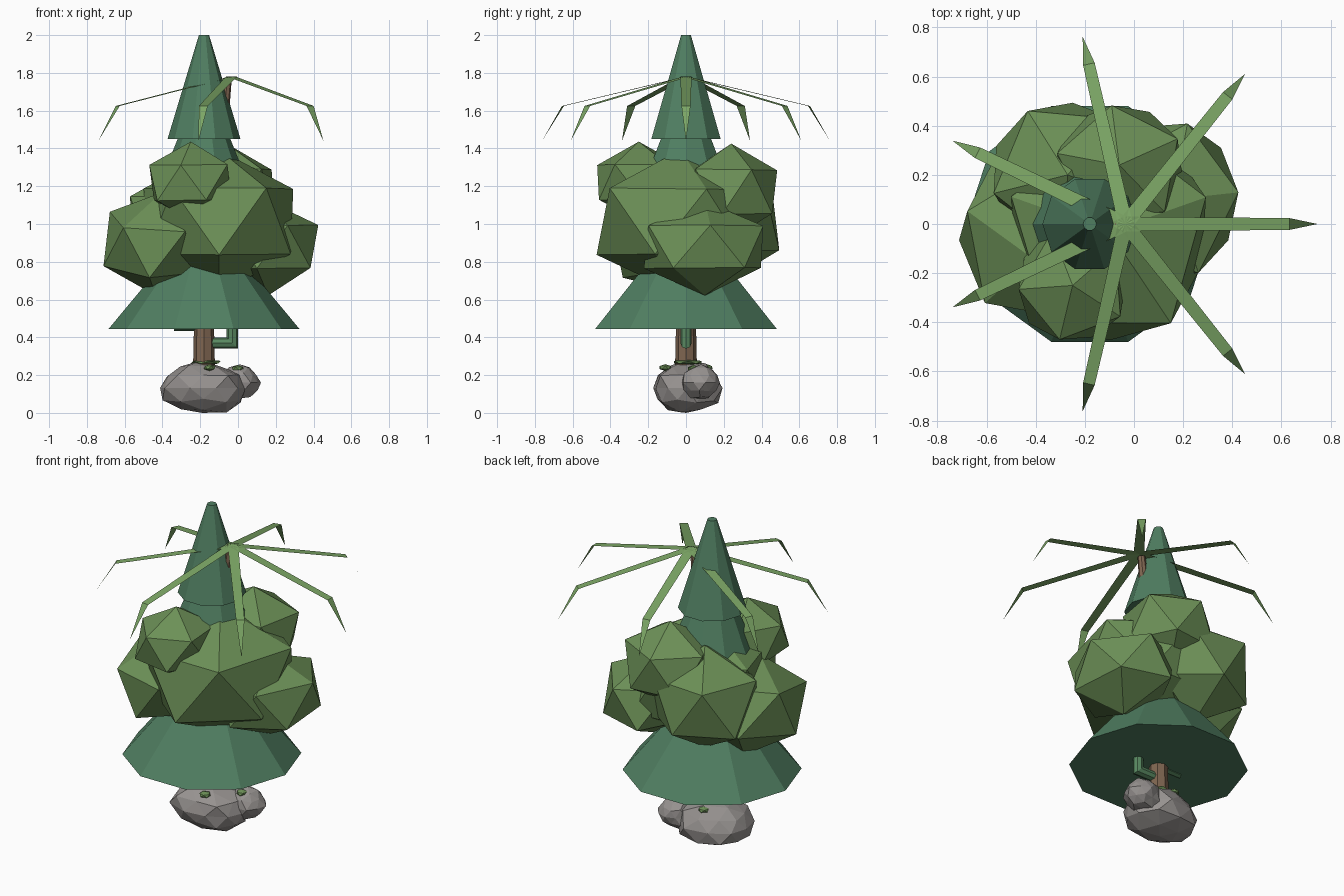
import bpy, bmesh, math, random
from mathutils import Vector, Matrix

if "Cube" in bpy.data.objects:
    bpy.data.objects.remove(bpy.data.objects["Cube"])

random.seed(4)


def material(name, rgb):
    m = bpy.data.materials.new(name)
    m.diffuse_color = (*rgb, 1)
    m.use_nodes = True
    m.node_tree.nodes["Principled BSDF"].inputs["Base Color"].default_value = m.diffuse_color
    return m


PINE = material("pine_green", (0.08, 0.21, 0.12))
LEAF = material("leaf_green", (0.15, 0.28, 0.095))
FROND = material("frond_green", (0.20, 0.38, 0.13))
BARK = material("bark_brown", (0.21, 0.13, 0.08))
STONE = material("stone_grey", (0.31, 0.29, 0.28))
CACTUS = material("cactus_green", (0.10, 0.25, 0.12))


def finish(name, bm, mat):
    me = bpy.data.meshes.new(name)
    bm.to_mesh(me)
    bm.free()
    me.materials.append(mat)
    ob = bpy.data.objects.new(name, me)
    bpy.context.collection.objects.link(ob)
    return ob


def cone(name, x, z0, z1, r0, r1, sides, mat):
    bm = bmesh.new()
    bmesh.ops.create_cone(bm, cap_ends=True, segments=sides, radius1=r0, radius2=r1, depth=z1 - z0,
                          matrix=Matrix.Translation((x, 0, (z0 + z1) / 2)) @ Matrix.Rotation(math.pi / 2, 4, 'Z'))
    return finish(name, bm, mat)


def blob(name, c, size, turn, mat, sub=1, jitter=0.0, tilt=0.0, floor=None):
    bm = bmesh.new()
    bmesh.ops.create_icosphere(bm, subdivisions=sub, radius=1)
    rot = Matrix.Rotation(math.radians(turn), 3, 'Z') @ Matrix.Rotation(math.radians(tilt), 3, 'X')
    for v in bm.verts:
        p = rot @ v.co * (1 + random.uniform(-jitter, jitter))
        v.co = Vector(c) + Vector(p[i] * size[i] for i in range(3))
    if floor is not None:
        drop = floor - min(v.co.z for v in bm.verts)
        bmesh.ops.translate(bm, verts=bm.verts, vec=(0, 0, drop))
    return finish(name, bm, mat)


def tube(name, pts, radii, sides, mat):
    # Swept tube in the XZ plane, mitred at each bend
    bm = bmesh.new()
    pts = [Vector((x, 0, z)) for x, z in pts]
    rings = []
    for i, p in enumerate(pts):
        a = (p - pts[i - 1]).normalized() if i else None
        b = (pts[i + 1] - p).normalized() if i < len(pts) - 1 else None
        t = ((a or b) + (b or a)).normalized()
        stretch = 1 / max(0.5, t.dot(a or b))
        side = Vector((t.z, 0, -t.x))
        ring = []
        for k in range(sides):
            w = math.tau * k / sides
            ring.append(bm.verts.new(p + radii[i] * (side * math.cos(w) * stretch + Vector((0, math.sin(w), 0)))))
        rings.append(ring)
    for r, s in zip(rings, rings[1:]):
        for k in range(sides):
            bm.faces.new((r[k], r[(k + 1) % sides], s[(k + 1) % sides], s[k]))
    bm.faces.new(rings[0])
    bm.faces.new(rings[-1])
    bmesh.ops.recalc_face_normals(bm, faces=bm.faces)
    return finish(name, bm, mat)


# Conifer: trunk and three ten-sided tiers
PX = -0.18
cone("conifer_trunk", PX, 0.15, 0.6, 0.06, 0.05, 8, BARK)
cone("conifer_tier_low", PX, 0.445, 0.98, 0.505, 0.06, 10, PINE)
cone("conifer_tier_mid", PX, 0.95, 1.50, 0.34, 0.12, 10, PINE)
cone("conifer_tier_top", PX, 1.45, 2.0, 0.193, 0.027, 10, PINE)

# Broadleaf crown: one big faceted clump with smaller ones pushed into it
clumps = [
    ("main", (-0.10, -0.03, 1.01), (0.46, 0.50, 0.39), 18, 0),
    ("front_top", (-0.25, -0.25, 1.22), (0.25, 0.26, 0.21), 40, 0),
    ("left", (-0.42, -0.05, 0.90), (0.32, 0.38, 0.28), 10, 15),
    ("right", (0.16, 0.10, 0.88), (0.29, 0.36, 0.25), 5, 0),
    ("back_top", (-0.06, 0.24, 1.17), (0.29, 0.28, 0.26), 25, 0),
    ("back_left", (-0.27, 0.20, 1.00), (0.34, 0.34, 0.32), 50, 0),
]
for n, c, s, turn, tilt in clumps:
    blob("crown_clump_" + n, c, s, turn, LEAF, 1, 0.04, tilt)

# Palm: curved trunk and seven flat drooping fronds
tube("palm_trunk", [(-0.18, 0.2), (-0.17, 0.6), (-0.13, 1.1), (-0.08, 1.55), (-0.055, 1.77)],
     [0.045, 0.04, 0.035, 0.03, 0.022], 8, BARK)
for i in range(7):
    w = math.tau * i / 7
    out, across = Vector((math.cos(w), math.sin(w), 0)), Vector((-math.sin(w), math.cos(w), 0))
    bm = bmesh.new()
    hub = Vector((-0.035, 0, 0))
    rows = [[bm.verts.new(hub + out * r + across * h * s + Vector((0, 0, z))) for s in (-1, 1)]
            for r, z, h in ((0, 1.78, 0.03), (0.668, 1.625, 0.024))]
    tip = bm.verts.new(hub + out * 0.782 + Vector((0, 0, 1.44)))
    (a, b), (c, d) = rows
    bm.faces.new((a, c, d, b))
    bm.faces.new((c, tip, d))
    finish(f"palm_frond_{i + 1}", bm, FROND)

# Cactus: two bent arms reaching out from the trunk
tube("cactus_arm_right", [(-0.18, 0.37), (-0.03, 0.37), (-0.03, 0.6)], [0.03] * 3, 8, CACTUS)
tube("cactus_arm_left", [(-0.18, 0.463), (-0.31, 0.463), (-0.31, 0.62)], [0.03] * 3, 8, CACTUS)

# Rocks
blob("rock_large", (-0.19, 0, 0.14), (0.24, 0.185, 0.14), 20, STONE, 2, 0.09, 0, 0.0)
blob("rock_small", (0.01, 0.08, 0.16), (0.105, 0.10, 0.09), 30, STONE, 2, 0.10)

# Moss patch and small tufts on the rocks
blob("moss_patch", (-0.17, 0.01, 0.268), (0.09, 0.085, 0.016), 0, LEAF)
for i, (x, y, z) in enumerate([(-0.15, -0.11, 0.24), (0.0, 0.04, 0.235), (-0.2, 0.11, 0.24)]):
    blob(f"moss_tuft_{i + 1}", (x, y, z), (0.035, 0.035, 0.018), 30 * i, LEAF)
